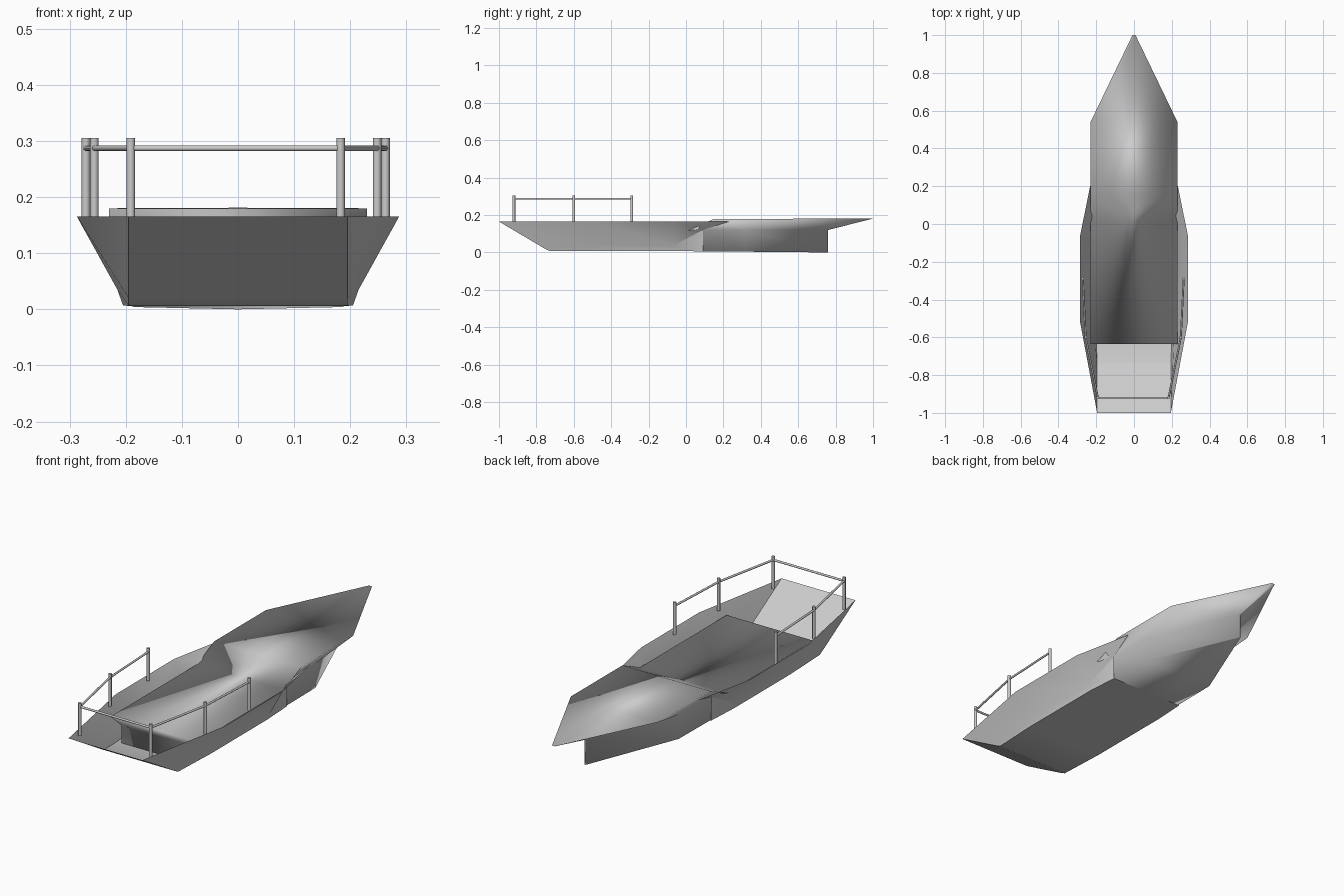
import bpy, bmesh, math
from mathutils import Vector

if "Cube" in bpy.data.objects:
    bpy.data.objects.remove(bpy.data.objects["Cube"])


def finish(obj, angle=32):
    bpy.ops.object.select_all(action='DESELECT')
    obj.select_set(True)
    bpy.context.view_layer.objects.active = obj
    bpy.ops.object.shade_smooth_by_angle(angle=math.radians(angle))


def loft(name, stations, closed, cap_start=False, cap_end=False, angle=32):
    """Skin half-sections (right side), mirrored across x = 0."""
    bm = bmesh.new()
    rings = []
    for half in stations:
        pts = half + [(-x, y, z) for x, y, z in reversed(half)]
        rings.append([bm.verts.new(p) for p in pts])
    n = len(rings[0])
    for a, b in zip(rings, rings[1:]):
        for i in range(n if closed else n - 1):
            j = (i + 1) % n
            bm.faces.new((a[i], a[j], b[j], b[i]))
    if cap_start:
        bm.faces.new(rings[0])
    if cap_end:
        bm.faces.new(rings[-1])
    bmesh.ops.recalc_face_normals(bm, faces=bm.faces)
    mesh = bpy.data.meshes.new(name)
    bm.to_mesh(mesh)
    bm.free()
    obj = bpy.data.objects.new(name, mesh)
    bpy.context.collection.objects.link(obj)
    finish(obj, angle)


def rod(name, a, b, radius):
    a, b = Vector(a), Vector(b)
    d = b - a
    bpy.ops.mesh.primitive_cylinder_add(vertices=12, radius=radius,
                                        depth=d.length, location=(a + b) / 2)
    obj = bpy.context.object
    obj.name = name
    obj.rotation_euler = d.to_track_quat('Z', 'Y').to_euler()
    finish(obj)


# Open outer hull: rim, chine, bottom at each station, sloped stern
loft("outer_hull", [
    [(.195, -1, .165), (.195, -.755, .02), (.195, -.73, .007)],
    [(.287, -.51, .165), (.215, -.5, .035), (.205, -.5, .007)],
    [(.287, -.07, .165), (.215, -.07, .035), (.205, -.07, .007)],
    [(.226, .23, .165), (.197, .09, .12), (.195, .09, .006)],
], closed=False, cap_start=True)

# Inner body, fully smooth: deck edge, top of wall, bottom of wall
loft("deck_body", [
    [(.23, -.635, .12), (.17, -.635, .094), (.17, -.635, .01)],
    [(.23, .02, .12), (.188, .02, .10), (.188, .02, .009)],
    [(.23, .15, .18), (.19, .09, .12), (.19, .09, .006)],
    [(.23, .54, .18), (.185, .32, .12), (.185, .32, .004)],
    [(.008, 1, .181), (.003, .76, .12), (.003, .76, 0)],
], closed=True, cap_start=True, cap_end=True, angle=180)

# Stern railing: posts and a single bar, a touch off centre
right = [(.267, -.29), (.252, -.60), (.187, -.92)]
path = right + [(-x, y) for x, y in reversed(right)]
path = [(x - .004, y) for x, y in path]
for x, y in path:
    rod("rail_post", (x, y, .15), (x, y, .305), .0075)
for a, b in zip(path, path[1:]):
    rod("rail_bar", (*a, .287), (*b, .287), .005)
